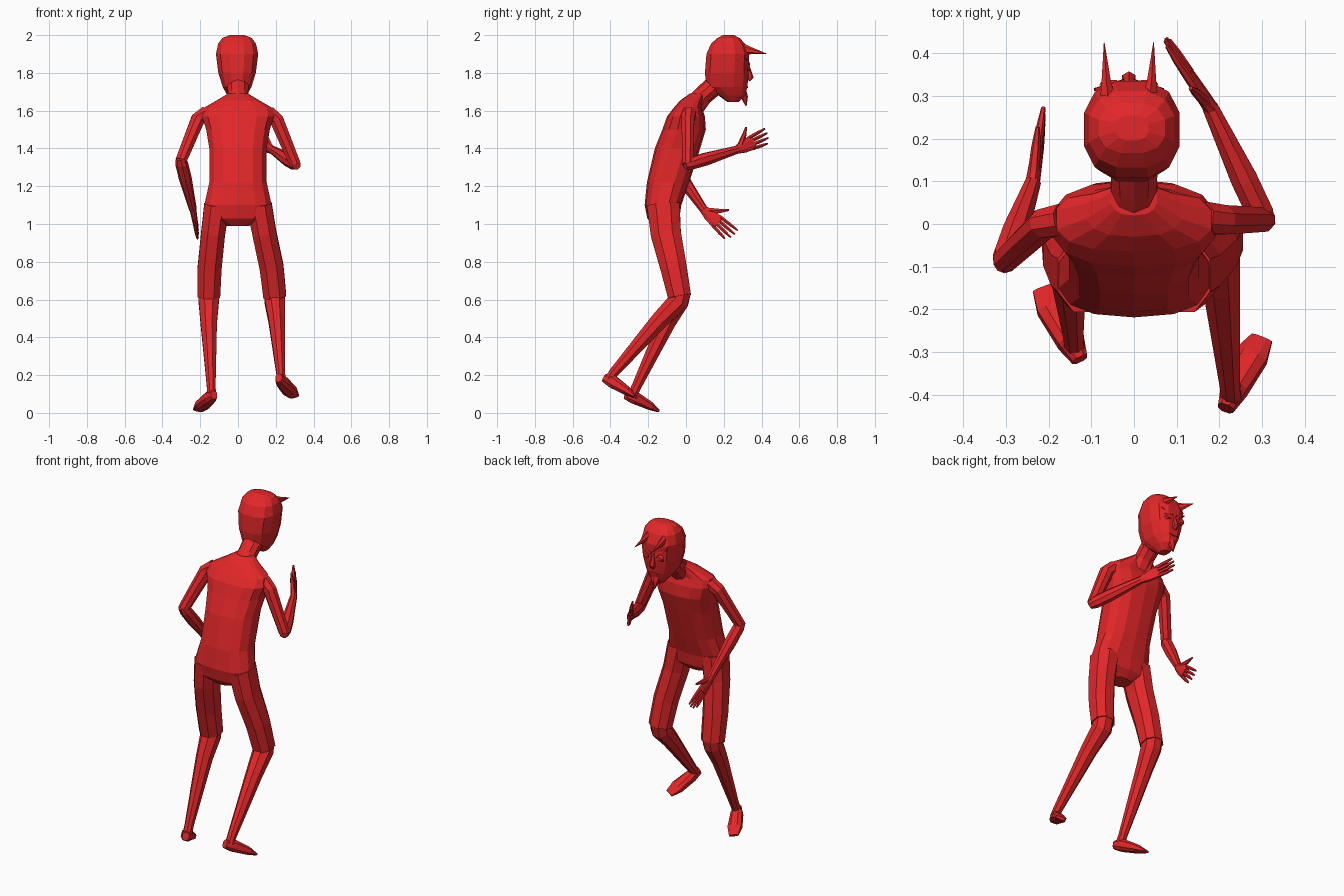
import bpy, bmesh, math
from mathutils import Vector

red = bpy.data.materials.new("red")
red.diffuse_color = (0.76, 0.02, 0.022, 1)


def loft(name, rings, n=8, ref=(1, 0, 0), axis=None, power=1.0):
    """Skin elliptical rings (centre, half width along ref, half depth); power < 1 is boxier."""
    bm = bmesh.new()
    pts = [Vector(r[0]) for r in rings]
    loops = []
    for i, (c, w, d) in enumerate(rings):
        t = Vector(axis) if axis else (pts[min(i + 1, len(pts) - 1)] - pts[max(i - 1, 0)])
        t.normalize()
        u = Vector(ref)
        u = (u - t * u.dot(t)).normalized()
        v = t.cross(u)
        loop = []
        for k in range(n):
            a = 2 * math.pi * (k + 0.5) / n
            ca, sa = math.cos(a), math.sin(a)
            x = math.copysign(abs(ca) ** power, ca)
            y = math.copysign(abs(sa) ** power, sa)
            loop.append(bm.verts.new(pts[i] + u * x * w + v * y * d))
        loops.append(loop)
    for a, b in zip(loops, loops[1:]):
        for k in range(n):
            bm.faces.new((a[k], a[(k + 1) % n], b[(k + 1) % n], b[k]))
    bm.faces.new(loops[0][::-1])
    bm.faces.new(loops[-1])
    bmesh.ops.recalc_face_normals(bm, faces=bm.faces)
    me = bpy.data.meshes.new(name)
    bm.to_mesh(me)
    bm.free()
    me.materials.append(red)
    ob = bpy.data.objects.new(name, me)
    bpy.context.collection.objects.link(ob)
    return ob


# torso, leaning forward
loft("torso", [((0, y, z), w, d) for z, y, w, d in [
    (0.99, -0.12, 0.06, 0.05), (1.03, -0.12, 0.165, 0.085), (1.10, -0.122, 0.182, 0.097),
    (1.22, -0.095, 0.155, 0.112), (1.40, -0.045, 0.155, 0.12), (1.50, -0.01, 0.172, 0.115),
    (1.57, 0.0, 0.195, 0.10), (1.615, 0.01, 0.185, 0.075), (1.655, 0.03, 0.115, 0.06),
    (1.69, 0.06, 0.055, 0.04)]], n=14, axis=(0, 0, 1), power=0.8)

# neck
loft("neck", [((0, 0.03, 1.61), 0.07, 0.06), ((0, 0.09, 1.68), 0.056, 0.052),
              ((0, 0.18, 1.76), 0.06, 0.055)], n=10)

# head
loft("head", [((-0.005, (a + b) / 2, z), w, (b - a) / 2) for z, a, b, w in [
    (1.645, 0.22, 0.28, 0.025), (1.68, 0.17, 0.315, 0.052), (1.725, 0.105, 0.328, 0.078),
    (1.80, 0.097, 0.335, 0.102), (1.90, 0.105, 0.338, 0.115), (1.955, 0.13, 0.315, 0.103),
    (1.985, 0.165, 0.285, 0.08), (2.0, 0.195, 0.255, 0.04)]], n=12, axis=(0, 0, 1), power=0.8)

# face: nose, goatee, and paired horns, eyes, brows, cheek strips
cx = -0.012
loft("nose", [((cx, 0.325, 1.84), 0.008, 0.01), ((cx, 0.34, 1.775), 0.018, 0.018),
              ((cx, 0.33, 1.76), 0.012, 0.01)], n=6)
loft("goatee", [((cx, 0.30, 1.71), 0.03, 0.018), ((cx, 0.31, 1.67), 0.022, 0.018),
                ((cx, 0.318, 1.625), 0.003, 0.003)], n=6)
loft("mouth", [((cx, 0.318, 1.725), 0.035, 0.006), ((cx, 0.328, 1.725), 0.03, 0.004)], n=8)
for s, side in ((-1, "left"), (1, "right")):
    loft(side + "_horn", [((cx + s * 0.048, 0.28, 1.925), 0.024, 0.042),
                          ((cx + s * 0.053, 0.33, 1.92), 0.013, 0.022),
                          ((cx + s * 0.058, 0.425, 1.902), 0.001, 0.001)], n=6)
    loft(side + "_eye", [((cx + s * 0.045, 0.325, 1.825), 0.026, 0.02),
                         ((cx + s * 0.045, 0.338, 1.825), 0.018, 0.012)], n=10)
    loft(side + "_brow", [((cx + s * 0.012, 0.335, 1.845), 0.006, 0.008),
                          ((cx + s * 0.08, 0.315, 1.878), 0.005, 0.006)], n=4, ref=(0, 1, 0))

# legs: thigh, shin and foot for each pose
legs = {
    "left": ([-0.112, -0.132, -0.15, -0.155],
             [(-0.155, -0.10, 0.48), (-0.142, -0.262, 0.14), (-0.14, -0.285, 0.09)],
             [(-0.127, -0.318, 0.095), (-0.148, -0.275, 0.082),
              (-0.19, -0.195, 0.04), (-0.213, -0.15, 0.013)]),
    "right": ([0.112, 0.14, 0.178, 0.195],
              [(0.205, -0.14, 0.49), (0.226, -0.385, 0.21), (0.228, -0.405, 0.175)],
              [(0.215, -0.432, 0.185), (0.235, -0.385, 0.163),
               (0.275, -0.31, 0.115), (0.3, -0.268, 0.085)])}
for side, (hx, (calf, ankle, under), foot) in legs.items():
    yzwd = [(-0.12, 1.10, 0.072, 0.093), (-0.107, 0.95, 0.068, 0.086),
            (-0.066, 0.77, 0.068, 0.075), (-0.034, 0.615, 0.065, 0.066)]
    loft(side + "_thigh", [((x, y, z), w, d) for x, (y, z, w, d) in zip(hx, yzwd)], power=0.9)
    loft(side + "_shin", [((hx[3], -0.03, 0.64), 0.058, 0.06), ((hx[3], -0.04, 0.59), 0.058, 0.06),
                          (calf, 0.047, 0.05), (ankle, 0.025, 0.028), (under, 0.026, 0.028)])
    loft(side + "_foot", list(zip(foot, (0.02, 0.034, 0.042, 0.028),
                                  (0.024, 0.036, 0.024, 0.008))), power=0.8)


# hands: palm, four fanned fingers and a thumb
def hand(side, wrist, tip, thumb_dir):
    w = Vector(wrist)
    d = Vector(tip) - w
    size = d.length
    d.normalize()
    s = Vector(thumb_dir)
    s = (s - d * s.dot(d)).normalized()
    loft(side + "_palm", [(w - d * 0.01, 0.022, 0.018), (w + d * 0.04, 0.036, 0.016),
                          (w + d * 0.105, 0.042, 0.013)], ref=s)
    for i in range(4):
        k = 1.5 - i
        reach = size - (0.004, 0.0, 0.006, 0.024)[i]
        base = w + d * 0.09 + s * k * 0.02
        end = w + d * reach + s * k * 0.026
        loft(side + "_finger", [(base, 0.0105, 0.011), (base.lerp(end, 0.6), 0.0095, 0.009),
                                (end, 0.005, 0.005)], n=6, ref=s)
    loft(side + "_thumb", [(w + d * 0.025 + s * 0.015, 0.018, 0.014),
                           (w + d * 0.07 + s * 0.055, 0.012, 0.011),
                           (w + d * 0.10 + s * 0.088, 0.005, 0.005)], n=6, ref=s)


# arms: upper arm, forearm, hand
arms = {
    "left": ((-0.165, 0.01, 1.585), (-0.212, 0.0, 1.555), (-0.302, -0.085, 1.335),
             (-0.238, 0.095, 1.075), (-0.212, 0.25, 0.935), (0, 0.68, 0.73)),
    "right": ((0.16, 0.015, 1.585), (0.205, 0.01, 1.55), (0.303, 0.01, 1.315),
              (0.178, 0.275, 1.395), (0.073, 0.435, 1.47), (0, -0.3, 1))}
for side, (shoulder, deltoid, elbow, wrist, tip, thumb) in arms.items():
    e, wv = Vector(elbow), Vector(wrist)
    loft(side + "_upper_arm", [(shoulder, 0.04, 0.045), (deltoid, 0.037, 0.04),
                               (Vector(deltoid).lerp(e, 0.5), 0.034, 0.036), (e, 0.03, 0.032)],
         ref=(0, 1, 0))
    loft(side + "_forearm", [(e.lerp(wv, -0.06), 0.024, 0.024), (e.lerp(wv, 0.06), 0.034, 0.034),
                             (e.lerp(wv, 0.35), 0.036, 0.034), (wv, 0.022, 0.02)], ref=(0, 0, 1))
    hand(side, wrist, tip, thumb)
